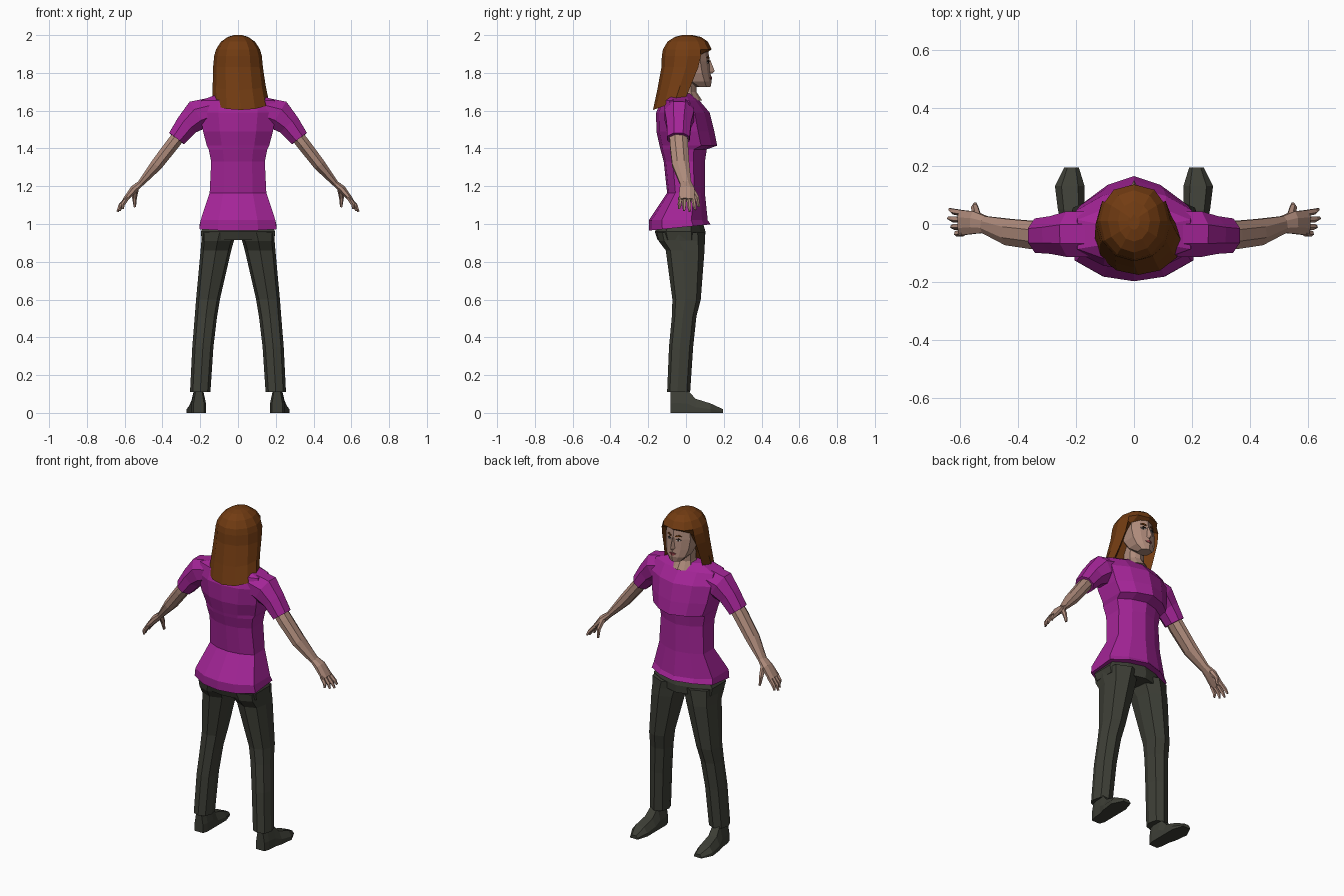
import bpy, bmesh, math
from mathutils import Vector


def material(name, rgb):
    m = bpy.data.materials.new(name)
    m.diffuse_color = (*rgb, 1)
    return m


SKIN = material("skin", (0.43, 0.26, 0.20))
HAIR = material("auburn hair", (0.17, 0.045, 0.006))
SHIRT = material("magenta cloth", (0.37, 0.018, 0.31))
PANTS = material("charcoal cloth", (0.047, 0.049, 0.037))
WHITE = material("eye white", (0.6, 0.6, 0.58))
DARK = material("dark brown", (0.02, 0.012, 0.01))
LIPS = material("lip red", (0.30, 0.06, 0.07))


def finish(name, bm, mat):
    bmesh.ops.recalc_face_normals(bm, faces=bm.faces)
    me = bpy.data.meshes.new(name)
    bm.to_mesh(me)
    bm.free()
    me.materials.append(mat)
    ob = bpy.data.objects.new(name, me)
    bpy.context.collection.objects.link(ob)
    return ob


def loft(name, rings, mat, mirror=False):
    """Skin closed rings of points, cap both ends, optionally copy to -x."""
    bm = bmesh.new()
    for s in ((1, -1) if mirror else (1,)):
        vs = [[bm.verts.new((s * p[0], p[1], p[2])) for p in r] for r in rings]
        n = len(vs[0])
        for a, b in zip(vs, vs[1:]):
            for i in range(n):
                j = (i + 1) % n
                bm.faces.new((a[i], a[j], b[j], b[i]))
        bm.faces.new(vs[0])
        bm.faces.new(vs[-1])
    return finish(name, bm, mat)


def body_ring(z, w, yb, yf, tilt=0.0):
    """Ten-sided symmetric section with a ridge at front and back."""
    d = yf - yb
    half = [(0.55 * w, yf - 0.1 * d), (w, yf - 0.28 * d),
            (w, yb + 0.22 * d), (0.52 * w, yb + 0.05 * d)]
    pts = [(0, yf)] + half + [(0, yb)] + [(-x, y) for x, y in reversed(half)]
    return [(x, y, z + tilt * y) for x, y in pts]


def tube(stations, n):
    """Rings along a path; station = (x, y, z, thickness, y radius)."""
    cs = [Vector(s[:3]) for s in stations]
    rings = []
    for i, s in enumerate(stations):
        t = (cs[min(i + 1, len(cs) - 1)] - cs[max(i - 1, 0)]).normalized()
        nrm = Vector((0, 1, 0)).cross(t).normalized()
        side = t.cross(nrm)
        rings.append([cs[i] + nrm * s[3] * math.sin(a) + side * s[4] * math.cos(a)
                      for a in (2 * math.pi * (k + 0.5) / n for k in range(n))])
    return rings


# Shirt body: flared hem, narrow waist, bust, sloped shoulders
loft("shirt_body", [
    body_ring(0.985, 0.205, -0.197, 0.13, 0.1),
    body_ring(1.02, 0.198, -0.197, 0.115),
    body_ring(1.165, 0.15, -0.10, 0.10),
    body_ring(1.33, 0.142, -0.118, 0.10),
    body_ring(1.395, 0.155, -0.135, 0.11),
    body_ring(1.415, 0.165, -0.14, 0.165),
    body_ring(1.49, 0.185, -0.157, 0.15),
    body_ring(1.59, 0.20, -0.158, 0.125),
    body_ring(1.655, 0.195, -0.13, 0.07),
    body_ring(1.69, 0.10, -0.10, 0.035)], SHIRT)

# Short sleeves
loft("sleeves", tube([
    (0.14, -0.035, 1.60, 0.075, 0.085),
    (0.215, -0.035, 1.577, 0.088, 0.085),
    (0.27, -0.038, 1.525, 0.066, 0.07),
    (0.325, -0.04, 1.452, 0.054, 0.064)], 8), SHIRT, True)

# Arms and palms
loft("arms", tube([
    (0.29, -0.04, 1.495, 0.038, 0.05),
    (0.345, -0.038, 1.425, 0.038, 0.052),
    (0.43, -0.028, 1.315, 0.035, 0.049),
    (0.515, -0.002, 1.215, 0.018, 0.032)], 8), SKIN, True)
loft("palms", tube([
    (0.51, -0.002, 1.22, 0.016, 0.031),
    (0.55, 0.005, 1.185, 0.022, 0.042),
    (0.598, 0.004, 1.128, 0.014, 0.047)], 8), SKIN, True)

# Fingers and thumbs
for i, (y0, y1, x1, z1) in enumerate([(0.037, 0.05, 0.634, 1.075),
                                      (0.014, 0.02, 0.638, 1.065),
                                      (-0.008, -0.01, 0.627, 1.07),
                                      (-0.03, -0.036, 0.61, 1.08)]):
    loft(f"finger_{i + 1}", tube([
        (0.585, y0, 1.14, 0.012, 0.012),
        ((0.61 + x1) / 2, (y0 + y1) / 2, (1.125 + z1) / 2, 0.011, 0.011),
        (x1, y1, z1, 0.006, 0.006)], 5), SKIN, True)
loft("thumbs", tube([
    (0.54, 0.025, 1.19, 0.016, 0.018),
    (0.548, 0.058, 1.14, 0.013, 0.013),
    (0.546, 0.068, 1.09, 0.006, 0.008)], 6), SKIN, True)

# Hips
loft("trouser_hips", [
    body_ring(1.04, 0.15, -0.12, 0.08),
    body_ring(0.96, 0.197, -0.165, 0.103),
    body_ring(0.915, 0.19, -0.15, 0.10)], PANTS)


def leg_ring(z, x0, x1, yb, yf):
    xm, d = (x0 + x1) / 2, yf - yb
    return [(xm, yf, z), (x1 - 0.012, yf - 0.15 * d, z), (x1, yb + 0.45 * d, z),
            (x1 - 0.015, yb + 0.12 * d, z), (xm, yb, z), (x0 + 0.015, yb + 0.12 * d, z),
            (x0, yb + 0.45 * d, z), (x0 + 0.012, yf - 0.15 * d, z)]


# Trouser legs
loft("trouser_legs", [
    leg_ring(0.955, 0.0, 0.195, -0.155, 0.10),
    leg_ring(0.91, 0.022, 0.194, -0.145, 0.10),
    leg_ring(0.86, 0.036, 0.198, -0.107, 0.098),
    leg_ring(0.60, 0.096, 0.222, -0.072, 0.078),
    leg_ring(0.51, 0.111, 0.229, -0.075, 0.055),
    leg_ring(0.35, 0.130, 0.242, -0.09, 0.038),
    leg_ring(0.11, 0.146, 0.254, -0.10, 0.022)], PANTS, True)


def shoe_ring(y, x0, x1, h):
    m, q = (x0 + x1) / 2, (x1 - x0) * 0.28
    return [(x0, y, 0), (x1, y, 0), (x1, y, 0.4 * h),
            (m + q, y, h), (m - q, y, h), (x0, y, 0.4 * h)]


# Shoes
loft("shoes", [
    shoe_ring(-0.082, 0.18, 0.235, 0.125),
    shoe_ring(-0.05, 0.17, 0.245, 0.13),
    shoe_ring(0.005, 0.17, 0.25, 0.125),
    shoe_ring(0.05, 0.17, 0.262, 0.075),
    shoe_ring(0.13, 0.17, 0.272, 0.05),
    shoe_ring(0.195, 0.19, 0.24, 0.02)], PANTS, True)

# Neck and head
loft("neck", [body_ring(1.655, 0.062, -0.06, 0.085),
              body_ring(1.70, 0.05, -0.05, 0.055),
              body_ring(1.78, 0.05, -0.05, 0.06)], SKIN)
loft("head", [
    body_ring(1.725, 0.035, 0.055, 0.130),
    body_ring(1.755, 0.062, 0.0, 0.136),
    body_ring(1.80, 0.077, -0.03, 0.130),
    body_ring(1.86, 0.083, -0.05, 0.125),
    body_ring(1.94, 0.07, -0.04, 0.115)], SKIN)

# Nose wedge
loft("nose", [[(-0.006, 0.12, 1.868), (0.006, 0.12, 1.868), (0, 0.129, 1.868)],
              [(-0.016, 0.118, 1.805), (0.016, 0.118, 1.805), (0, 0.152, 1.81)],
              [(-0.01, 0.12, 1.797), (0.01, 0.12, 1.797), (0, 0.14, 1.797)]], SKIN)


def hair_ring(z, tilt, cx, cy, w, d, yi):
    """Section around the back of the head, notched in front for the face."""
    pts = []
    for i in range(9):
        a = math.radians(30 - 30 * i)
        pts.append((cx + w * math.cos(a), cy + d * math.sin(a)))
    pts += [(cx - 0.6 * w, yi - 0.018), (cx, yi), (cx + 0.6 * w, yi - 0.018)]
    return [(x, y, z + tilt * y) for x, y in pts]


# Long hair, swept slightly to one side at the bottom
loft("hair", [
    hair_ring(1.665, 0.35, 0.015, -0.06, 0.15, 0.115, -0.055),
    hair_ring(1.74, 0.2, 0.006, -0.03, 0.14, 0.122, -0.02),
    hair_ring(1.83, 0, 0, 0.0, 0.132, 0.13, 0.03),
    hair_ring(1.89, 0, 0, 0.01, 0.126, 0.138, 0.085),
    hair_ring(1.925, 0, 0, 0.01, 0.116, 0.132, 0.136),
    hair_ring(1.965, 0, 0, 0.01, 0.09, 0.108, 0.116),
    hair_ring(1.99, 0, 0, 0.01, 0.055, 0.07, 0.08),
    hair_ring(2.0, 0, 0, 0.01, 0.02, 0.03, 0.035)], HAIR)


def face_plate(name, outline, lift, mat, mirror=True):
    """Thin plate lying on the face."""
    def layer(off):
        return [(x, 0.127 - 0.38 * abs(x) + off, z) for x, z in outline]
    loft(name, [layer(lift - 0.005), layer(lift)], mat, mirror)


# Painted face details
face_plate("eye_whites", [(0.017, 1.855), (0.03, 1.849), (0.044, 1.856), (0.031, 1.863)], 0.003, WHITE)
face_plate("irises", [(0.026, 1.851), (0.035, 1.851), (0.035, 1.862), (0.026, 1.862)], 0.004, DARK)
face_plate("lashes", [(0.015, 1.858), (0.031, 1.864), (0.046, 1.858), (0.031, 1.868)], 0.005, DARK)
face_plate("eyebrows", [(0.014, 1.875), (0.048, 1.880), (0.034, 1.888), (0.014, 1.881)], 0.004, HAIR)
face_plate("lips", [(0, 1.764), (0.013, 1.767), (0.022, 1.774), (0.006, 1.781), (0, 1.779)], 0.011, LIPS)
